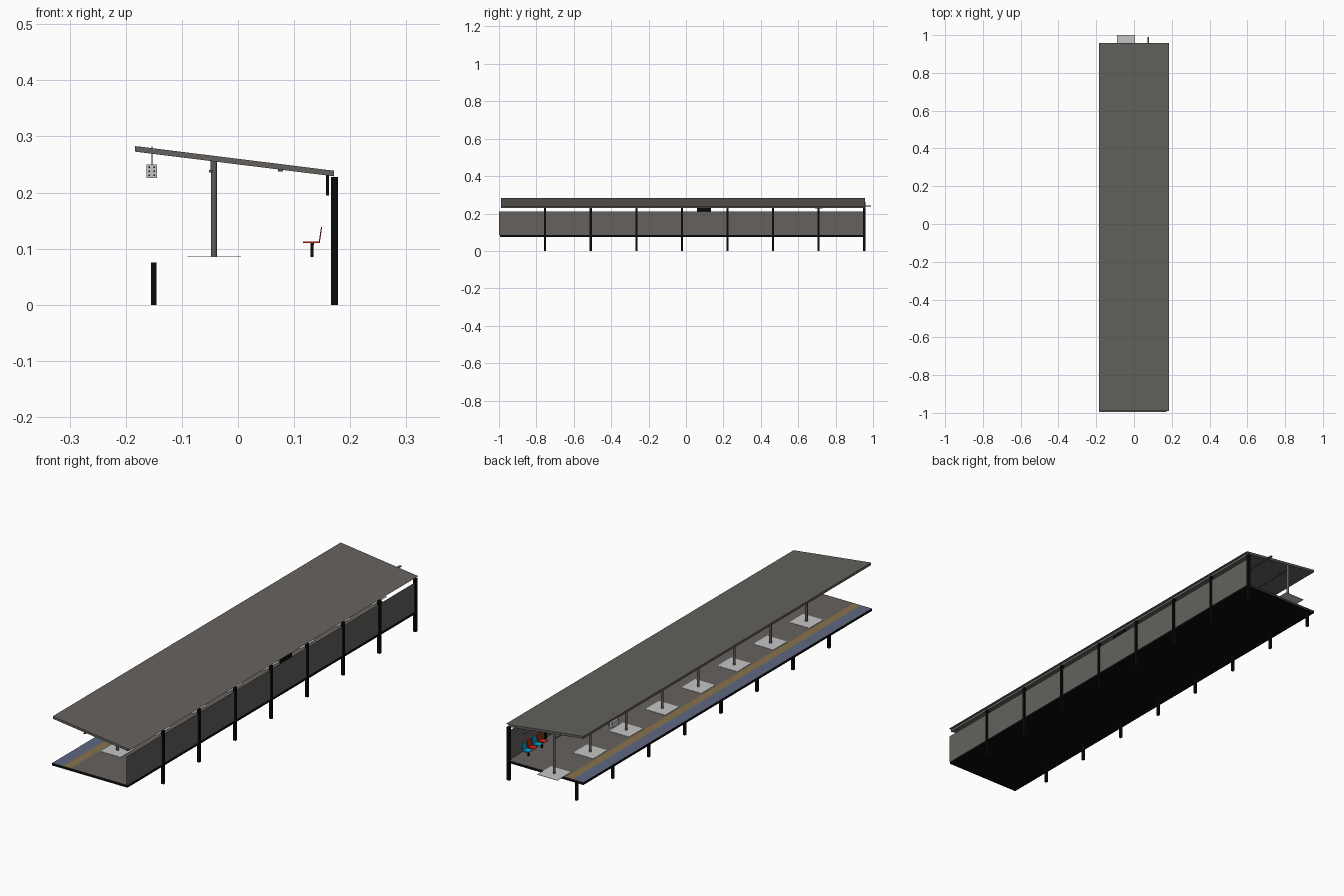
import bpy, bmesh, math
from mathutils import Vector

if "Cube" in bpy.data.objects:
    bpy.data.objects.remove(bpy.data.objects["Cube"])

def mat(name, r, g, b):
    m = bpy.data.materials.new(name)
    m.diffuse_color = (r, g, b, 1)
    m.use_nodes = True
    m.node_tree.nodes["Principled BSDF"].inputs["Base Color"].default_value = m.diffuse_color
    return m

GREY = mat("warm_grey", .130, .121, .111)
BLACK = mat("black", .003, .003, .003)
PAD = mat("pale_grey", .56, .56, .56)
EDGE = mat("slate_blue", .115, .14, .22)
STRIP = mat("tan_yellow", .25, .17, .07)
METAL = mat("steel_grey", .11, .11, .11)
BLUE = mat("seat_blue", .0, .38, .68)
RED = mat("seat_red", .6, .02, .006)

def finish(name, bm, m):
    me = bpy.data.meshes.new(name)
    bm.to_mesh(me)
    bm.free()
    me.materials.append(m)
    ob = bpy.data.objects.new(name, me)
    bpy.context.collection.objects.link(ob)
    return ob

def prism(name, prof, y0, y1, m, closed=True):
    """Extrude an x-z profile along y; an open profile gives bare sheets."""
    bm = bmesh.new()
    a = [bm.verts.new((x, y0, z)) for x, z in prof]
    b = [bm.verts.new((x, y1, z)) for x, z in prof]
    n = len(prof)
    for i in range(n if closed else n - 1):
        j = (i + 1) % n
        bm.faces.new((a[i], a[j], b[j], b[i]))
    if closed:
        bm.faces.new(a[::-1])
        bm.faces.new(b)
        bmesh.ops.recalc_face_normals(bm, faces=bm.faces)
    return finish(name, bm, m)

def box(name, x0, x1, y0, y1, z0, z1, m):
    return prism(name, [(x0, z0), (x1, z0), (x1, z1), (x0, z1)], y0, y1, m)

def rod(name, x, y, z0, z1, r, m, sides=16):
    bm = bmesh.new()
    bmesh.ops.create_cone(bm, cap_ends=True, segments=sides, radius1=r, radius2=r, depth=z1 - z0)
    bmesh.ops.translate(bm, verts=bm.verts, vec=Vector((x, y, (z0 + z1) / 2)))
    for f in bm.faces:
        f.smooth = len(f.verts) == 4
    return finish(name, bm, m)

def roof_z(x):
    return .283 - .124 * (x + .184)

Y0, Y1 = -.995, .957
BAYS = [.953 - .2437 * i for i in range(8)]
FLOOR = .085

# platform: open-ended black tray with a floor sheet and two edge bands
prism("platform_tray", [(-.184, FLOOR), (-.184, .075), (.173, .075), (.173, FLOOR)],
      Y0, Y1, BLACK, closed=False)
for name, xa, xb, m in (("platform_edge", -.184, -.132, EDGE),
                        ("tactile_strip", -.132, -.098, STRIP),
                        ("platform_floor", -.098, .173, GREY)):
    prism(name, [(xb, FLOOR), (xa, FLOOR)], Y0, Y1, m, closed=False)

# rear wall sheet
prism("rear_wall", [(.172, .21), (.172, FLOOR)], -1.0, Y1, GREY, closed=False)

# sloping roof: slab plus a wider top sheet
prism("roof_slab", [(-.184, roof_z(-.184) - .010), (.171, roof_z(.171) - .010),
                    (.171, roof_z(.171)), (-.184, roof_z(-.184))], -.99, Y1, GREY)
prism("roof_sheet", [(.184, roof_z(.184) + .0005), (-.184, roof_z(-.184) + .0005)],
      -.99, Y1, GREY, closed=False)

# repeated supports
for y in BAYS:
    box("rear_post", .166, .178, y - .0055, y + .0055, 0, .228, BLACK)
    box("front_post", -.155, -.145, y - .0055, y + .0055, 0, .075, BLACK)
    rod("roof_column", -.043, y, FLOOR, roof_z(-.043) - .003, .0055, METAL)
    box("column_pad", -.09, .005, y - .047, y + .047, FLOOR, FLOOR + .0012, PAD)

# light strips under the roof, one hung from short wires
box("rear_light_strip", .071, .080, -.95, .99, .2375, .242, METAL)
box("front_light_strip", -.052, -.045, -.97, .95, .236, .240, METAL)
for y in BAYS:
    rod("light_hanger", -.0485, y - .06, .239, roof_z(-.048) - .005, .0008, METAL, 6)

# seat groups
def seat_group(yc):
    for i in range(4):
        y = yc + .0525 - .035 * i
        m = RED if i % 2 else BLUE
        box("seat_pan", .116, .146, y - .014, y + .014, .1105, .1125, m)
        prism("seat_back", [(.144, .112), (.146, .112), (.150, .139), (.148, .139)],
              y - .014, y + .014, m)
    box("seat_beam", .129, .135, yc - .066, yc + .066, .107, .1105, BLACK)
    for s in (-1, 1):
        box("seat_leg", .1295, .1345, yc + s * .045 - .003, yc + s * .045 + .003,
            FLOOR, .108, BLACK)

for i in (0, 2, 4, 6):
    seat_group(BAYS[i] - .122)

# hanging display box with dark window plates
YS = .71
box("display_box", -.163, -.144, YS - .02, YS + .02, .226, .250, PAD)
rod("display_rod", -.1535, YS, .25, .282, .001, METAL, 8)
for s, y in ((-1, YS - .02), (1, YS + .02)):
    for x in (-.158, -.149):
        for z in (.231, .238, .245):
            box("display_plate", x - .0015, x + .0015, y - .0005, y + .0005,
                z - .0015, z + .0015, BLACK)

# dark board hung in front of the rear wall
box("hanging_board", .157, .162, .058, .134, .195, .232, BLACK)
